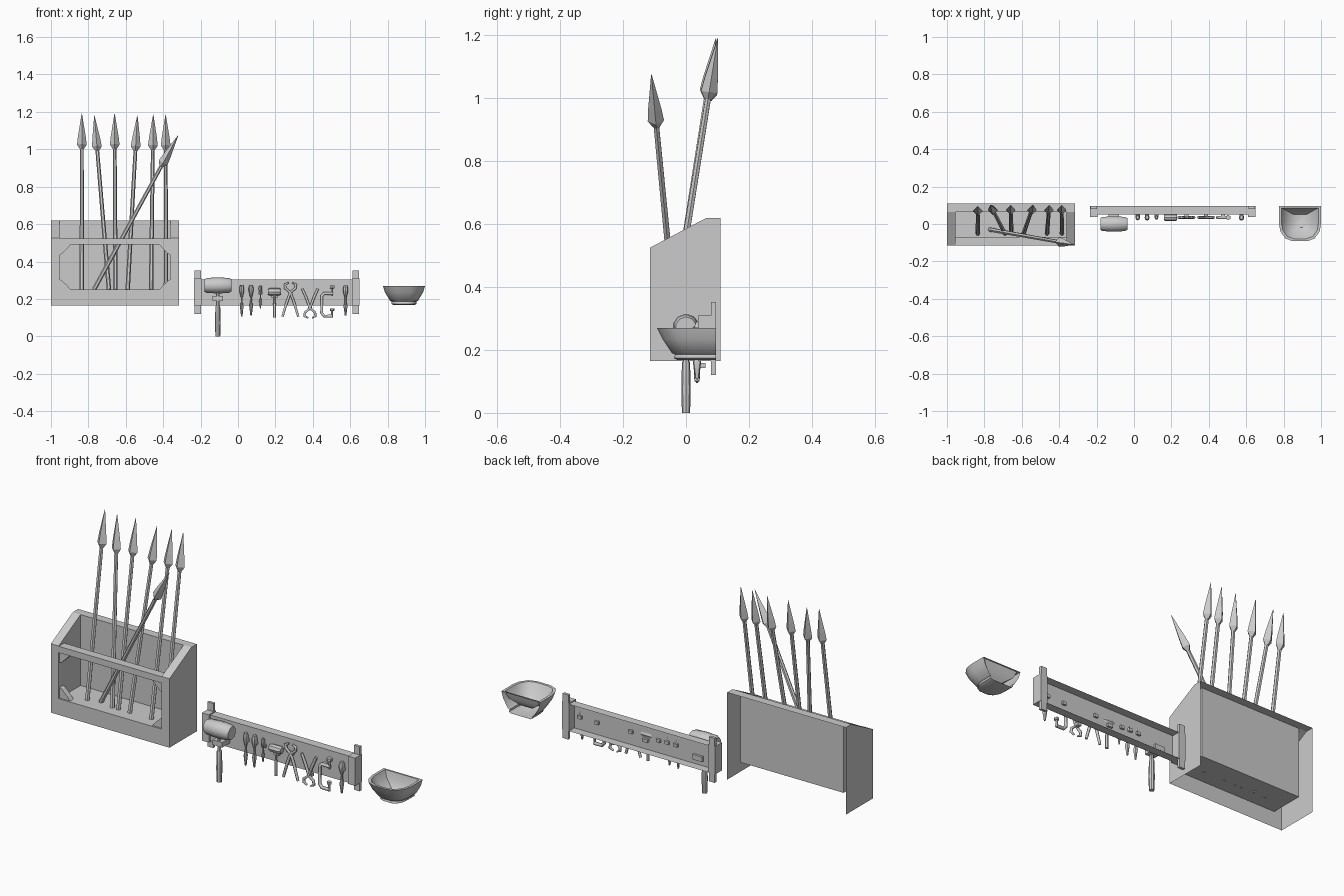
import bpy, math
from mathutils import Vector

if "Cube" in bpy.data.objects:
    bpy.data.objects.remove(bpy.data.objects["Cube"])


def mesh(name, verts, faces, smooth=False):
    me = bpy.data.meshes.new(name)
    me.from_pydata([tuple(v) for v in verts], [], faces)
    me.update()
    ob = bpy.data.objects.new(name, me)
    bpy.context.collection.objects.link(ob)
    if smooth:
        bpy.context.view_layer.objects.active = ob
        ob.select_set(True)
        bpy.ops.object.shade_smooth_by_angle(angle=math.radians(40))
        ob.select_set(False)
    return ob


def box(name, x0, x1, y0, y1, z0, z1, skip=""):
    v = [(x, y, z) for x in (x0, x1) for y in (y0, y1) for z in (z0, z1)]
    sides = {"left": (0, 1, 3, 2), "right": (4, 6, 7, 5), "front": (0, 4, 5, 1),
             "back": (2, 3, 7, 6), "bottom": (0, 2, 6, 4), "top": (1, 5, 7, 3)}
    return mesh(name, v, [f for k, f in sides.items() if k not in skip.split()])


def lathe(name, start, end, profile, sides=6, smooth=False, squash=1.0):
    """Turned part: profile of (radius, fraction) from start to end."""
    start, end = Vector(start), Vector(end)
    d = end - start
    rot = Vector((0, 0, 1)).rotation_difference(d)
    v, f, n = [], [], sides
    for r, t in profile:
        for i in range(n):
            a = 2 * math.pi * i / n
            v.append(start + d * t + rot @ Vector((r * math.cos(a), r * squash * math.sin(a), 0)))
    for k in range(len(profile) - 1):
        for i in range(n):
            j = (i + 1) % n
            f.append((k * n + i, k * n + j, k * n + n + j, k * n + n + i))
    f.append(tuple(range(n))[::-1])
    f.append(tuple(range(len(v) - n, len(v))))
    return mesh(name, v, f, smooth)


def rod(name, pts, radius):
    """Bent bar along (x, z, radius scale) points, in front of the board."""
    cu = bpy.data.curves.new(name, 'CURVE')
    cu.dimensions = '3D'
    cu.bevel_depth = radius
    cu.bevel_resolution = 1
    cu.use_fill_caps = True
    sp = cu.splines.new('POLY')
    sp.points.add(len(pts) - 1)
    for p, (x, z, s) in zip(sp.points, pts):
        p.co = (x, 0.035, z, 1)
        p.radius = s
    tmp = bpy.data.objects.new(name + "_path", cu)
    bpy.context.collection.objects.link(tmp)
    bpy.context.view_layer.update()
    me = bpy.data.meshes.new_from_object(tmp.evaluated_get(bpy.context.evaluated_depsgraph_get()))
    bpy.data.objects.remove(tmp)
    bpy.context.collection.objects.link(bpy.data.objects.new(name, me))


# spear box: open at the back and underneath
X0, X1, T = -1.0, -0.315, 0.045
YF, YI, YB, YE = -0.115, -0.07, 0.065, 0.11
def slope(y): return min(0.62, 0.62 + (y - YB) * 0.528)
for side, xo, xi in (("left", X0, X0 + T), ("right", X1, X1 - T)):
    prof = [(YF, 0.165), (YE, 0.165), (YE, 0.62), (YB, 0.62), (YF, slope(YF))]
    v = [(xo, y, z) for y, z in prof]
    v += [(xi, y, slope(y)) for y in (YF, YI, YB, YE)]
    v += [(xi, YI, 0.25), (xi, YB, 0.25), (xi, YF, 0.165), (xi, YF, 0.25)]
    mesh(side + "_box_side", v, [(0, 1, 2, 3, 4), (4, 5, 7, 3), (3, 7, 8, 2),
                                 (6, 7, 10, 9), (0, 11, 5, 4), (12, 9, 6, 5)])
XA, XB = X0 + T, X1 - T
mesh("box_back", [(XA, YB, 0.25), (XB, YB, 0.25), (XB, YB, 0.62), (XA, YB, 0.62),
                  (XB, YE, 0.62), (XA, YE, 0.62)], [(0, 1, 2, 3), (3, 2, 4, 5)])
mesh("box_floor", [(XA, YF, 0.25), (XB, YF, 0.25), (XB, YB, 0.25), (XA, YB, 0.25),
                   (XB, YF, 0.165), (XA, YF, 0.165)], [(0, 1, 2, 3), (5, 4, 1, 0)])
box("front_rail", XA, XB, YF, YI, 0.49, 0.523, "left right")
for x, sx in ((XA, 1), (XB, -1)):
    for z, sz in ((0.25, 1), (0.49, -1)):
        tri = [(x, z), (x + sx * 0.06, z), (x + sx * 0.045, z + sz * 0.018),
               (x + sx * 0.012, z + sz * 0.05), (x, z + sz * 0.055)]
        v = [(a, y, b) for y in (YF + 0.008, YI - 0.008) for a, b in tri]
        mesh("corner_brace", v, [(0, 1, 2, 3, 4), (9, 8, 7, 6, 5),
                                 (1, 6, 7, 2), (2, 7, 8, 3), (3, 8, 9, 4)])

# spears: shaft foot and tip
spears = [((-0.835, -0.05), (-0.835, 0.095, 1.19)), ((-0.69, -0.05), (-0.768, 0.1, 1.18)),
          ((-0.655, -0.05), (-0.66, 0.1, 1.19)), ((-0.59, -0.05), (-0.538, 0.1, 1.18)),
          ((-0.465, -0.05), (-0.453, 0.1, 1.185)), ((-0.385, -0.05), (-0.387, 0.1, 1.185)),
          ((-0.77, -0.03), (-0.32, -0.11, 1.075))]
for (bx, by), tip in spears:
    a, b = Vector((bx, by, 0.25)), Vector(tip)
    neck = b - (b - a).normalized() * 0.19
    lathe("spear_shaft", a, neck, [(0.012, 0), (0.01, 1)], 6, True)
    lathe("spear_head", neck, b, [(0.011, 0), (0.026, 0.12), (0.021, 0.35), (0.001, 1)], 4)

# tool board: hollow at the back, with end brackets
box("tool_board", -0.22, 0.637, 0.05, 0.095, 0.165, 0.305, "back")
for x0, x1 in ((-0.235, -0.195), (0.61, 0.65)):
    box("end_bracket", x0, x1, 0.038, 0.095, 0.165, 0.31)
    box("end_slat", x0 + 0.003, x1 - 0.003, 0.08, 0.095, 0.12, 0.352)


def peg(x, z, w=0.022, front=0.035, h=0.016):
    box("tool_peg", x - w / 2, x + w / 2, front, 0.062, z - h / 2, z + h / 2)


# large mallet
lathe("mallet_head", (-0.18, 0, 0.272), (-0.035, 0, 0.272),
      [(0.033, 0), (0.04, 0.1), (0.043, 0.5), (0.04, 0.9), (0.033, 1)], 10, True)
lathe("mallet_handle", (-0.108, 0, 0), (-0.108, 0, 0.24),
      [(0.013, 0), (0.015, 0.3), (0.013, 0.66), (0.009, 0.7), (0.009, 1)], 8, True)
peg(-0.108, 0.203, 0.055, -0.015, 0.026)

# small mallet
lathe("small_mallet_head", (0.16, 0.035, 0.238), (0.23, 0.035, 0.238),
      [(0.015, 0), (0.02, 0.15), (0.02, 0.85), (0.015, 1)], 8, True)
lathe("small_mallet_handle", (0.195, 0.035, 0.1), (0.195, 0.035, 0.22),
      [(0.009, 0), (0.009, 0.6), (0.005, 0.7), (0.005, 1)], 6, True)
peg(0.195, 0.213, 0.03)

# chisels and drivers hanging blade down
for x, top, bottom, w in ((0.02, 0.275, 0.105, 0.016), (0.07, 0.275, 0.11, 0.017),
                          (0.12, 0.272, 0.15, 0.012), (0.575, 0.272, 0.11, 0.018)):
    lathe("chisel", (x, 0.035, top), (x, 0.035, bottom),
          [(w * .6, 0), (w, 0.1), (w * .95, 0.2), (w * .55, 0.35), (w * .3, 0.42),
           (w * .35, 0.55), (w * .75, 0.68), (w * .5, 0.85), (w * .3, 1)], 8, True, 0.8)
    peg(x, top - 0.04)

# two pairs of pliers, jaws up and jaws down
for cx, pz, up in ((0.28, 0.235, 1), (0.385, 0.15, -1)):
    for s in (1, -1):
        leg = 0.13 if up > 0 else 0.105
        rod("pliers_half", [(cx + s * 0.042, pz - up * leg, 1), (cx + s * 0.02, pz - up * 0.055, 1.1),
                            (cx, pz, 1), (cx - s * 0.027, pz + up * 0.022, 1.1),
                            (cx - s * 0.029, pz + up * 0.042, 1.1),
                            (cx - s * 0.01, pz + up * 0.052, 0.6)], 0.007)
    peg(cx, pz)

# clamp with screw, and a small hanging pin
rod("clamp_frame", [(0.508, 0.228, 1), (0.46, 0.23, 1), (0.448, 0.215, 1), (0.447, 0.125, 1),
                    (0.46, 0.108, 1), (0.505, 0.108, 1)], 0.009)
lathe("clamp_screw", (0.503, 0.035, 0.1), (0.503, 0.035, 0.15), [(0.006, 0), (0.006, .7), (0.012, .75), (0.012, 1)])
lathe("hanging_pin", (0.503, 0.035, 0.272), (0.503, 0.035, 0.215),
      [(0.014, 0), (0.014, 0.25), (0.005, 0.3), (0.005, 1)])
peg(0.475, 0.23)

# half bowl, flat against the wall, open behind its outer skin
half = [(1, 0), (1, 0.5), (0.93, 0.72), (0.7, 0.92), (0.35, 1)]
outline = half + [(-u, w) for u, w in reversed(half)]
levels = [(0.058, 0.122, 0.168, 0.095), (0.067, 0.133, 0.174, 0.095), (0.066, 0.13, 0.186, 0.095),
          (0.075, 0.14, 0.19, 0.095), (0.102, 0.17, 0.235, 0.095), (0.1125, 0.187, 0.27, 0.095),
          (0.099, 0.165, 0.27, 0.086), (0.083, 0.135, 0.235, 0.078), (0.035, 0.07, 0.2, 0.05)]
n, v, f = len(outline), [], []
for w, d, z, yb in levels:
    v += [(0.8875 + u * w, yb - t * d, z) for u, t in outline]
for k in range(len(levels) - 1):
    for i in range(n):
        if i == n - 1 and k < 5:
            continue
        j = (i + 1) % n
        f.append((k * n + i, k * n + n + i, k * n + n + j, k * n + j))
f += [tuple(range(n)), tuple(range(len(v) - n, len(v)))[::-1]]
mesh("half_bowl", v, f, True)
